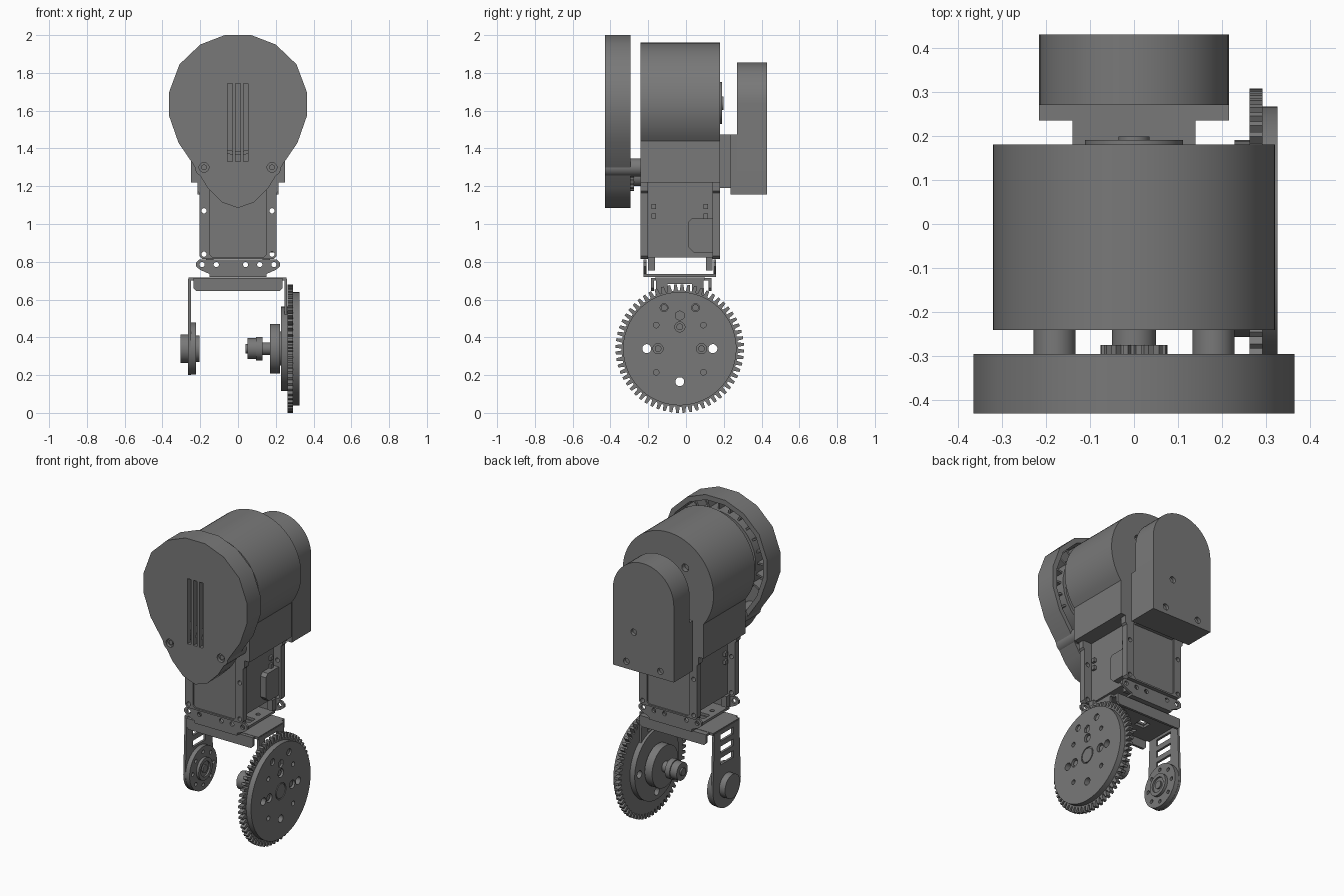
import bpy, bmesh
from math import sin, cos, pi
from mathutils import Vector

if "Cube" in bpy.data.objects:
    bpy.data.objects.remove(bpy.data.objects["Cube"])

CY = -0.033   # centre line of the joint in y
GZ = 0.34     # joint axis height
MZ = 1.64     # motor axis height
grey = bpy.data.materials.new("dark_grey")
grey.diffuse_color = (0.19, 0.19, 0.19, 1)
grey.use_nodes = True
grey.node_tree.nodes["Principled BSDF"].inputs["Base Color"].default_value = grey.diffuse_color


def build(name, axis, parts):
    """One object from prisms: each part is (2D outline, start, end) along the axis."""
    place = {'x': lambda u, v, d: (d, u, v),
             'y': lambda u, v, d: (u, d, v),
             'z': lambda u, v, d: (u, v, d)}[axis]
    bm = bmesh.new()
    for pts, a, b in parts:
        lo = [bm.verts.new(place(u, v, a)) for u, v in pts]
        hi = [bm.verts.new(place(u, v, b)) for u, v in pts]
        n = len(pts)
        bm.faces.new(lo)
        bm.faces.new(hi[::-1])
        for i in range(n):
            bm.faces.new((lo[i], hi[i], hi[(i + 1) % n], lo[(i + 1) % n]))
    bmesh.ops.recalc_face_normals(bm, faces=bm.faces)
    me = bpy.data.meshes.new(name)
    bm.to_mesh(me)
    bm.free()
    me.materials.append(grey)
    ob = bpy.data.objects.new(name, me)
    bpy.context.scene.collection.objects.link(ob)
    return ob


def cut(ob, axis, parts):
    """Subtract prisms and bake the result."""
    cutter = build("cutter", axis, parts)
    cutter.hide_render = True
    mod = ob.modifiers.new("cut", 'BOOLEAN')
    mod.object, mod.operation, mod.solver = cutter, 'DIFFERENCE', 'EXACT'
    bpy.context.view_layer.update()
    me = bpy.data.meshes.new_from_object(ob.evaluated_get(bpy.context.evaluated_depsgraph_get()))
    ob.modifiers.clear()
    ob.data = me
    bpy.data.objects.remove(cutter)


def circle(u, v, r, n=24):
    return [(u + r * cos(2 * pi * (i + .5) / n), v + r * sin(2 * pi * (i + .5) / n)) for i in range(n)]


def rect(u0, u1, v0, v1):
    return [(u0, v0), (u1, v0), (u1, v1), (u0, v1)]


def cog(u, v, root, tip, teeth):
    pts = []
    for i in range(teeth):
        for f, r in ((0, root), (.3, root), (.44, tip), (.86, tip)):
            a = 2 * pi * (i + f) / teeth
            pts.append((u + r * cos(a), v + r * sin(a)))
    return pts


def arch(half, base, centre, r, sign=1, n=24):
    """Straight sided outline closed by a semicircle, pointing up or down."""
    pts = [(r * cos(pi * i / n), centre + sign * r * sin(pi * i / n)) for i in range(n + 1)]
    return [(half, base)] + pts + [(-half, base)]


def mirror(pts):
    return pts + [(-u, v) for u, v in reversed(pts) if u != 0]


def shift(pts, du):
    return [(u + du, v) for u, v in pts]


# Front cover: hollow teardrop, open at the back
drop = mirror([(.07, 2), (.2, 1.95), (.31, 1.845), (.364, 1.7), (.364, 1.57), (.315, 1.43),
               (.24, 1.32), (.16, 1.19), (.085, 1.115), (0, 1.085)])
cover = build("front_cover", 'y', [(drop, -.43, -.295)])
inner = [(u * .92, 1.6 + (v - 1.6) * .92) for u, v in drop]
cut(cover, 'y', [(inner, -.4, -.28)])
cut(cover, 'y', [(rect(x, x + .025, 1.33, 1.745), -.45, -.39) for x in (-.055, -.013, .029)])
cut(cover, 'y', [(circle(s * .18, 1.3, .026, 16), -.45, -.38) for s in (-1, 1)])

# Cage ring and ribs inside the cover
ring = build("cover_inner_ring", 'y', [(circle(0, MZ, .275, 32), -.402, -.31)])
cut(ring, 'y', [(circle(0, MZ, .255, 32), -.43, -.28)])
ribs = []
for i in range(24):
    a = 2 * pi * i / 24
    if sin(a) > -.6:
        d, t = Vector((cos(a), sin(a))), Vector((-sin(a), cos(a))) * .006
        c = Vector((0, MZ))
        ribs.append(([tuple(c + d * .265 + t), tuple(c + d * .265 - t),
                      tuple(c + d * .325 - t), tuple(c + d * .325 + t)], -.402, -.33))
build("cover_ribs", 'y', ribs)

# Screw stand-offs (bulging from the cover sides) and drive pinion
posts = build("cover_standoffs", 'y', [(circle(s * .18, 1.3, .048), -.429, -.235) for s in (-1, 1)])
cut(posts, 'y', [(circle(s * .18, 1.3, .026, 16), -.45, -.41) for s in (-1, 1)])
build("cover_screws", 'y', [(circle(s * .18, 1.3, .016, 6), -.42, -.405) for s in (-1, 1)])
build("pinion_hub", 'y', [(circle(0, 1.25, .05), -.3, -.235)])
build("pinion", 'y', [(cog(0, 1.25, .06, .076, 16), -.297, -.275)])

# Motor housing: barrel merging into a narrower block
steps = 48
a0 = -.675
barrel = [(.32 * cos(a0 + (pi - 2 * a0) * i / steps), MZ + .32 * sin(a0 + (pi - 2 * a0) * i / steps))
          for i in range(steps + 1)]
housing = build("motor_housing", 'y', [([(.25, 1.22)] + barrel + [(-.25, 1.22)], -.24, .18)])
cut(housing, 'y', [(circle(s * .12, 1.765, .024, 16), .15, .2) for s in (-1, 1)])
build("motor_end_boss", 'y', [(circle(0, MZ, .112, 32), .17, .19), (circle(0, MZ, .036), .17, .198)])

# Rear gearbox with an arched top
gearbox = build("rear_box", 'y', [(arch(.215, 1.155, MZ, .215), .27, .43)])
cut(gearbox, 'y', [(circle(u, v, .02, 16), .41, .45) for u, v in ((-.12, 1.2), (.12, 1.2), (.068, 1.4))])
build("rear_box_ledge", 'y', [(rect(-.215, .215, 1.155, 1.475), .235, .272)])
build("rear_box_neck", 'y', [(rect(-.14, .14, 1.19, 1.475), .17, .24)])

# Servo: core and front/back flanged plates with through holes
build("servo_core", 'z', [(rect(-.152, .152, -.226, .166), .822, 1.23)])
holes = [(s * .18, z) for s in (-1, 1) for z in (.84, 1.07)]
plate = mirror([(.15, .815), (.19, .815), (.205, .83), (.205, 1.165), (.215, 1.175), (.215, 1.222)])
panel = mirror([(.135, .825), (.15, .84), (.15, 1.2)])
for name, y0, y1 in (("front", -.24, -.2), ("back", .14, .18)):
    p = build("servo_plate_" + name, 'y', [(plate, y0, y1)])
    cut(p, 'y', [(circle(u, v, .014, 12), -.3, .3) for u, v in holes])
    out = (-.25, -.23) if name == "front" else (.17, .19)
    cut(p, 'y', [(panel, *out)])
    # mounting lugs under each plate
    lugs = (-.2, -.165) if name == "front" else (.105, .14)
    build("servo_lugs_" + name, 'y', [(rect(*sorted((s * .13, s * .17)), .755, .825), *lugs) for s in (-1, 1)])

# Side nuts and cable pod
for s, side in ((-1, "left"), (1, "right")):
    xs = (s * .145, s * .168)
    build("servo_side_nuts_" + side, 'x',
          [(rect(y - .012, y + .012, z, z + .025), *xs) for y in (-.17, .105) for z in (1.03, 1.08)])
build("cable_pod", 'x',
      [([(.04, .85), (.14, .85), (.14, 1.03), (.03, 1.03), (.01, 1.01), (.01, .88)], .145, .19)])

# Upper bracket: channel opening upwards, drilled flanges
flange = mirror([(.15, .72), (.15, .735), (.2, .757), (.222, .775), (.222, .795), (.205, .812)])
for name, y0, y1 in (("front", -.225, -.21), ("back", .145, .16)):
    f = build("upper_bracket_flange_" + name, 'y', [(flange, y0, y1)])
    cut(f, 'y', [(circle(u, .785, .014, 12), -.3, .3) for u in (-.19, -.115, .04, .115, .19)])
base = build("upper_bracket_base", 'z', [(rect(-.15, .15, -.225, .16), .72, .735)])

# Lower yoke: base with folded lips and two slotted legs
yoke = build("yoke_base", 'z', [(rect(-.262, .258, -.165, .1), .7, .716)])
for ob in (base, yoke):
    cut(ob, 'z', [(rect(x - .035, x + .035, CY - .03, CY + .03), .6, .8) for x in (-.09, .09)])
    cut(ob, 'z', [(circle(x, y, .014, 12), .6, .8) for x in (-.1, 0, .1) for y in (-.12, .06)])
lip = mirror([(.235, .712), (.235, .66), (.22, .645)])
build("yoke_lips", 'y', [(lip, -.185, -.17), (lip, .12, .135)])
build("yoke_lip_bends", 'z', [(rect(-.235, .235, *ys), .7, .714) for ys in ((-.185, -.16), (.1, .135))])
for name, x0, x1 in (("left", -.265, -.25), ("right", .245, .26)):
    leg = build("yoke_leg_" + name, 'x', [(shift(arch(.125, .71, GZ, .14, -1), CY), x0, x1)])
    cut(leg, 'x', [(rect(CY - .065, CY + .065, z, z + .042), -.4, .4) for z in (.49, .565, .64)])
    if name == "right":
        cut(leg, 'x', [(circle(CY + u, GZ + v, .022, 16), .1, .4) for u, v in ((-.115, 0), (.115, 0), (0, .115))])

# Left idler horn and bearing rings
disc = build("idler_disc", 'x', [(circle(CY, GZ, .138, 40), -.252, -.222)])
cut(disc, 'x', [(circle(CY + .105 * cos(i * pi / 4), GZ + .105 * sin(i * pi / 4), .012, 12), -.24, -.2)
                for i in range(8)])
boss = build("idler_bearing", 'x', [(circle(CY, GZ, .07, 32), -.23, -.205)])
cut(boss, 'x', [(circle(CY, GZ, .048, 32), -.216, -.19)])
build("idler_pin", 'x', [(circle(CY, GZ, .025), -.225, -.208)])
build("idler_cap", 'x', [(circle(CY, GZ, .076, 32), -.305, -.26)])

# Large gear stack with its bolt pattern
through = [(-.175, 0), (.175, 0), (0, -.175)]
bolts = [(-.115, 0), (.115, 0), (0, .115)]
small = [(s * .125, t * .125) for s in (-1, 1) for t in (-1, 1)]
upper = [(-.083, .217), (.083, .217)]
for name, pts, x0, x1 in (("gear_ring", cog(CY, GZ, .308, .34, 60), .262, .291),
                          ("gear_face_plate", circle(CY, GZ, .3, 64), .289, .325),
                          ("gear_back_plate", circle(CY, GZ, .224, 48), .228, .264)):
    g = build(name, 'x', [(pts, x0, x1)])
    cut(g, 'x', [(circle(CY + u, GZ + v, .024, 16), .2, .4) for u, v in through])
    if name == "gear_face_plate":
        cut(g, 'x', [(circle(CY + u, GZ + v, r, 16), .305, .35)
                     for group, r in ((bolts, .027), (small, .015), (upper, .021)) for u, v in group])
        cut(g, 'x', [(circle(CY, GZ + .175, .026, 6), .312, .35)])
        cut(g, 'x', [(circle(CY, GZ, .052, 32), .318, .35)])
build("gear_bolt_heads", 'x', [(circle(CY + u, GZ + v, .018, 12), .3, .316) for u, v in bolts + upper])
build("gear_hub_cap", 'x', [(circle(CY, GZ, .045, 32), .31, .325)])

# Drive horn and stepped shaft
build("drive_horn", 'x', [(circle(CY, GZ, .132, 40), .17, .222)])
build("drive_spacer", 'x', [(circle(CY, GZ, .09, 32), .215, .25)])
shaft = build("drive_shaft", 'x', [(circle(CY, GZ, .056, 32), .05, .096), (circle(CY, GZ, .062, 32), .096, .13),
                                   (circle(CY, GZ, .034, 24), .125, .175)])
cut(shaft, 'x', [(circle(CY, GZ, .025), .04, .07)])

# Smooth curved walls, keep edges crisp
bpy.ops.object.select_all(action='DESELECT')
for ob in bpy.context.scene.objects:
    ob.select_set(True)
    bpy.context.view_layer.objects.active = ob
bpy.ops.object.shade_smooth_by_angle(angle=.5)
